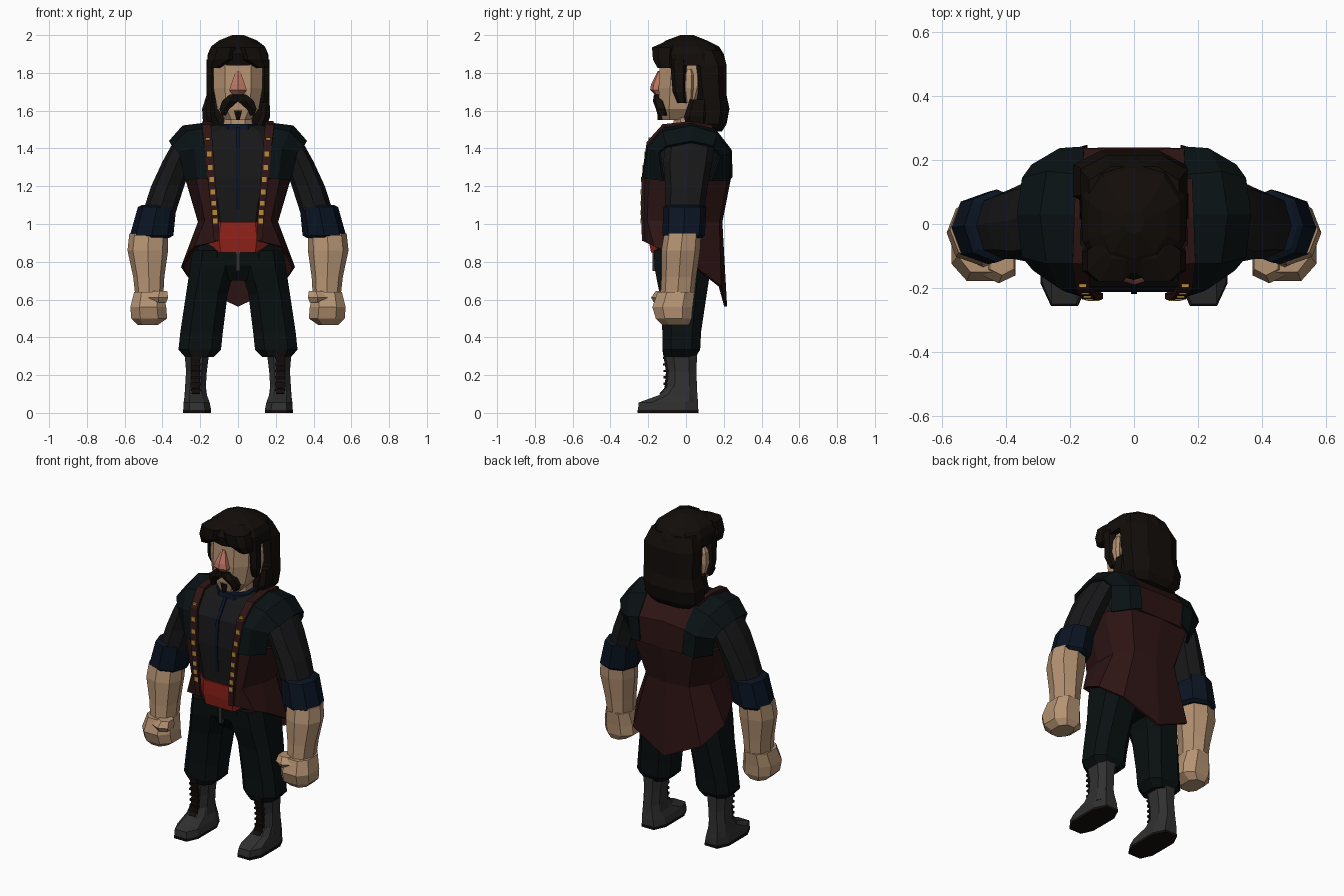
import bpy, bmesh, math
from mathutils import Vector

COLORS = {
    "skin": (0.46, 0.29, 0.17), "nose_pink": (0.48, 0.17, 0.12), "hair": (0.006, 0.004, 0.003),
    "shirt": (0.009, 0.009, 0.010), "yoke": (0.003, 0.006, 0.007), "maroon": (0.027, 0.007, 0.007),
    "red": (0.33, 0.018, 0.012), "trousers": (0.0028, 0.005, 0.0055), "boot": (0.030, 0.030, 0.030),
    "navy": (0.003, 0.007, 0.016), "gold": (0.48, 0.26, 0.04), "lace": (0.007, 0.004, 0.004),
}
MATS = {}
for key, rgb in COLORS.items():
    MATS[key] = bpy.data.materials.new(key)
    MATS[key].diffuse_color = (*rgb, 1)


def finish(name, bm, mat, mirror, merge=False):
    bmesh.ops.recalc_face_normals(bm, faces=bm.faces)
    me = bpy.data.meshes.new(name)
    bm.to_mesh(me)
    bm.free()
    me.materials.append(MATS[mat])
    ob = bpy.data.objects.new(name, me)
    bpy.context.collection.objects.link(ob)
    if mirror:
        m = ob.modifiers.new("mirror", "MIRROR")
        m.use_mirror_merge = merge
    return ob


def loft(name, mat, rings, n=8, p=0.8, mirror=False, phase=0.5):
    """Faceted solid through rings given as (x0, x1, y0, y1, z)."""
    bm = bmesh.new()
    angles = [(i + phase) / n * math.tau for i in range(n)]

    def unit(vals):
        v = [math.copysign(abs(a) ** p, a) if abs(a) > 1e-6 else 0 for a in vals]
        top = max(map(abs, v))
        return [a / top for a in v]
    cs, sn = unit([math.cos(a) for a in angles]), unit([math.sin(a) for a in angles])
    loops = []
    for x0, x1, y0, y1, z in rings:
        loops.append([bm.verts.new(((x0 + x1) / 2 + (x1 - x0) / 2 * c,
                                    (y0 + y1) / 2 + (y1 - y0) / 2 * s, z)) for c, s in zip(cs, sn)])
    for a, b in zip(loops, loops[1:]):
        for i in range(n):
            j = (i + 1) % n
            bm.faces.new((a[i], a[j], b[j], b[i]))
    bm.faces.new(loops[0])
    bm.faces.new(loops[-1])
    return finish(name, bm, mat, mirror)


def sheet(name, mat, rows, thick=0.015, mirror=True):
    """Thick cloth panel through rows of points."""
    bm = bmesh.new()
    g = [[bm.verts.new(q) for q in r] for r in rows]
    for a, b in zip(g, g[1:]):
        for i in range(len(a) - 1):
            bm.faces.new((a[i], a[i + 1], b[i + 1], b[i]))
    ob = finish(name, bm, mat, mirror, merge=True)
    s = ob.modifiers.new("thickness", "SOLIDIFY")
    s.thickness, s.offset = thick, 0
    return ob


def box(name, mat, x0, x1, y0, y1, z0, z1, mirror=False):
    return loft(name, mat, [(x0, x1, y0, y1, z0), (x0, x1, y0, y1, z1)], n=4, mirror=mirror)


# Head and face
loft("neck", "skin", [(-.08, .08, -.07, .08, 1.47), (-.07, .07, -.06, .07, 1.62)])
loft("head", "skin", [(-.065, .065, -.125, .04, 1.55), (-.11, .11, -.14, .08, 1.61),
                      (-.13, .13, -.145, .12, 1.72), (-.13, .13, -.135, .13, 1.90)], p=.7)
loft("ear", "skin", [(.12, .14, 0, .03, 1.64), (.12, .158, -.015, .04, 1.72),
                     (.12, .155, -.01, .04, 1.79), (.12, .14, 0, .03, 1.82)], n=6, mirror=True)
loft("nose", "nose_pink", [(-.03, .03, -.165, -.12, 1.685), (-.046, .046, -.19, -.12, 1.71),
                           (-.036, .036, -.185, -.12, 1.74), (-.012, .012, -.15, -.12, 1.81)], n=6)
loft("moustache", "hair", [(0, .045, -.17, -.12, 1.685), (0, .085, -.175, -.11, 1.65),
                           (.045, .098, -.16, -.10, 1.61), (.065, .085, -.15, -.10, 1.575)], n=6, mirror=True)
loft("chin_tuft", "hair", [(-.022, .022, -.15, -.11, 1.60), (-.008, .008, -.15, -.11, 1.55)], n=6)

# Hair
loft("hair_cap", "hair", [(-.166, .166, -.155, .215, 1.84), (-.16, .16, -.175, .20, 1.90),
                          (-.142, .142, -.155, .175, 1.94), (-.10, .10, -.105, .11, 1.972),
                          (-.03, .03, -.03, .04, 2.0)], n=10, p=.85)
loft("hair_back", "hair", [(-.14, .12, .08, .19, 1.49), (-.185, .155, .045, .215, 1.53),
                           (-.19, .163, .04, .23, 1.61), (-.167, .167, .05, .215, 1.68),
                           (-.167, .167, .03, .215, 1.84), (-.14, .14, 0, .18, 1.92)], p=.75)
loft("fringe", "hair", [(.10, .162, -.15, -.06, 1.825), (.015, .162, -.175, -.06, 1.87),
                        (0, .145, -.18, -.05, 1.935), (0, .09, -.11, -.02, 1.965)], mirror=True)
loft("sideburn", "hair", [(.12, .15, -.045, 0, 1.64), (.115, .168, -.07, 0, 1.70),
                          (.115, .168, -.085, .005, 1.87)], n=6, mirror=True)
loft("neck_lock", "hair", [(.09, .15, .0, .12, 1.51), (.12, .17, -.01, .12, 1.57),
                           (.13, .167, .02, .12, 1.66)], n=6, mirror=True)

# Shirt, collar and placket
loft("shirt", "shirt", [(-.17, .17, -.185, .15, .90), (-.19, .19, -.20, .16, 1.02),
                        (-.25, .25, -.212, .21, 1.24), (-.28, .28, -.195, .18, 1.40),
                        (-.22, .22, -.13, .13, 1.49), (-.12, .12, -.09, .09, 1.525)])
loft("collar", "navy", [(-.11, .11, -.12, .10, 1.495), (-.105, .105, -.11, .10, 1.53)])
sheet("placket", "navy", [[(-.01, y, z), (.01, y, z)] for y, z in
                          ((-.12, 1.51), (-.197, 1.40), (-.213, 1.24), (-.204, 1.08))], thick=.01, mirror=False)

# Waistcoat: flared skirt with long tail, dark shoulder yoke, back panel
sheet("waistcoat", "maroon", [
    [(.13, -.222, 1.26), (.22, -.19, 1.26), (.27, -.06, 1.25), (.275, .08, 1.25), (.20, .215, 1.25), (0, .232, 1.25)],
    [(.11, -.225, 1.02), (.17, -.20, 1.02), (.205, -.06, 1.01), (.205, .07, 1.01), (.14, .17, 1.01), (0, .185, 1.01)],
    [(.105, -.22, .91), (.225, -.165, .88), (.25, -.09, .85), (.295, .05, .77), (.23, .18, .67), (0, .21, .563)]])
sheet("shoulder_yoke", "yoke", [
    [(.145, -.225, 1.24), (.21, -.205, 1.24), (.275, -.12, 1.23)],
    [(.16, -.20, 1.41), (.23, -.195, 1.40), (.31, -.14, 1.38)],
    [(.165, -.12, 1.505), (.27, -.12, 1.485), (.345, -.10, 1.41)],
    [(.165, .03, 1.53), (.29, .03, 1.515), (.36, .03, 1.435)],
    [(.16, .15, 1.50), (.27, .16, 1.475), (.345, .14, 1.41)],
    [(.155, .235, 1.39), (.23, .23, 1.37), (.315, .18, 1.36)],
    [(.145, .24, 1.25), (.21, .222, 1.23), (.275, .13, 1.23)]])
sheet("back_panel", "maroon", [[(.16, .23, 1.24), (0, .232, 1.24)], [(.16, .23, 1.39), (0, .225, 1.40)],
                               [(.16, .14, 1.505), (0, .13, 1.51)]])

# Lapel strip running from the back over the shoulder to the hem, with gold studs
path = [Vector(q) for q in ((.16, .14, 1.515), (.165, .02, 1.535), (.168, -.12, 1.52), (.158, -.20, 1.43),
                            (.140, -.227, 1.24), (.122, -.229, 1.05), (.112, -.224, .91))]
sheet("lapel", "maroon", [[q - Vector((w, 0, 0)), q + Vector((w, 0, 0))]
                          for q, w in zip(path, (.022, .022, .024, .023, .021, .018, .015))], thick=.018)
for z in (1.445, 1.37, 1.30, 1.235, 1.17, 1.11, 1.06, 1.015):
    a, b = next((a, b) for a, b in zip(path[2:], path[3:]) if a.z >= z >= b.z)
    q = a.lerp(b, (a.z - z) / (a.z - b.z))
    box("lapel_stud", "gold", q.x - .012, q.x + .012, q.y - .012, q.y + .005, z - .013, z + .013, mirror=True)

# Sleeves, cuffs, forearms and fists
arm = dict(mirror=True, phase=0, p=.9)
loft("sleeve", "shirt", [(.33, .505, -.11, .095, 1.06), (.285, .46, -.11, .115, 1.20),
                         (.24, .40, -.12, .14, 1.33), (.21, .35, -.11, .15, 1.42),
                         (.22, .31, -.06, .10, 1.47)], **arm)
loft("cuff", "navy", [(.365, .555, -.11, .085, .925), (.342, .572, -.125, .10, .94),
                      (.327, .53, -.12, .108, 1.09), (.35, .51, -.10, .085, 1.10)], **arm)
loft("forearm", "skin", [(.395, .545, -.135, .045, .63), (.39, .555, -.13, .055, .72),
                         (.37, .585, -.13, .075, .86), (.37, .575, -.115, .08, .95)], **arm)
loft("fist", "skin", [(.425, .53, -.125, .015, .465), (.375, .565, -.16, .03, .50),
                      (.38, .57, -.178, .035, .56), (.395, .55, -.15, .045, .64)], mirror=True)
loft("thumb", "skin", [(.38, .46, -.17, -.07, .585), (.37, .475, -.185, -.07, .61),
                       (.375, .45, -.16, -.07, .645)], n=6, mirror=True)

# Sash and trousers
loft("sash", "red", [(-.17, .17, -.185, .15, .85), (-.185, .185, -.20, .16, .92), (-.17, .17, -.208, .15, 1.01)], p=.7)
loft("hips", "trousers", [(-.13, .13, -.11, .10, .70), (-.23, .23, -.165, .14, .78), (-.21, .21, -.175, .14, .90)])
box("belt_end", "boot", -.01, .01, -.178, -.15, .75, .85)
loft("trouser_leg", "trousers", [(.13, .28, -.11, .05, .295), (.09, .315, -.125, .075, .335),
                                 (.08, .305, -.125, .08, .43), (.055, .275, -.14, .11, .63),
                                 (.015, .255, -.165, .13, .76), (.0, .24, -.17, .13, .86)], p=.7, mirror=True)

# Laced boots
loft("boot_shaft", "boot", [(.16, .285, -.12, .062, .06), (.17, .28, -.10, .058, .14),
                            (.165, .275, -.095, .055, .22), (.15, .285, -.115, .06, .34)], mirror=True)
loft("boot_foot", "boot", [(.142, .29, -.255, .065, .014), (.15, .288, -.25, .064, .055),
                           (.165, .282, -.14, .06, .095), (.175, .277, -.10, .055, .14)], p=.65, mirror=True)
loft("boot_sole", "lace", [(.142, .292, -.256, .067, 0), (.142, .292, -.256, .067, .016)], p=.65, mirror=True)
sheet("boot_tongue", "lace", [[(.20, y, z), (.245, y, z)] for y, z in
                              ((-.12, .34), (-.10, .22), (-.108, .13), (-.135, .10))], thick=.012)
for i in range(6):
    z = .12 + .034 * i
    box("boot_lace", "lace", .195, .25, -.118 - .0015 * abs(i - 2), -.09, z - .006, z + .006, mirror=True)
